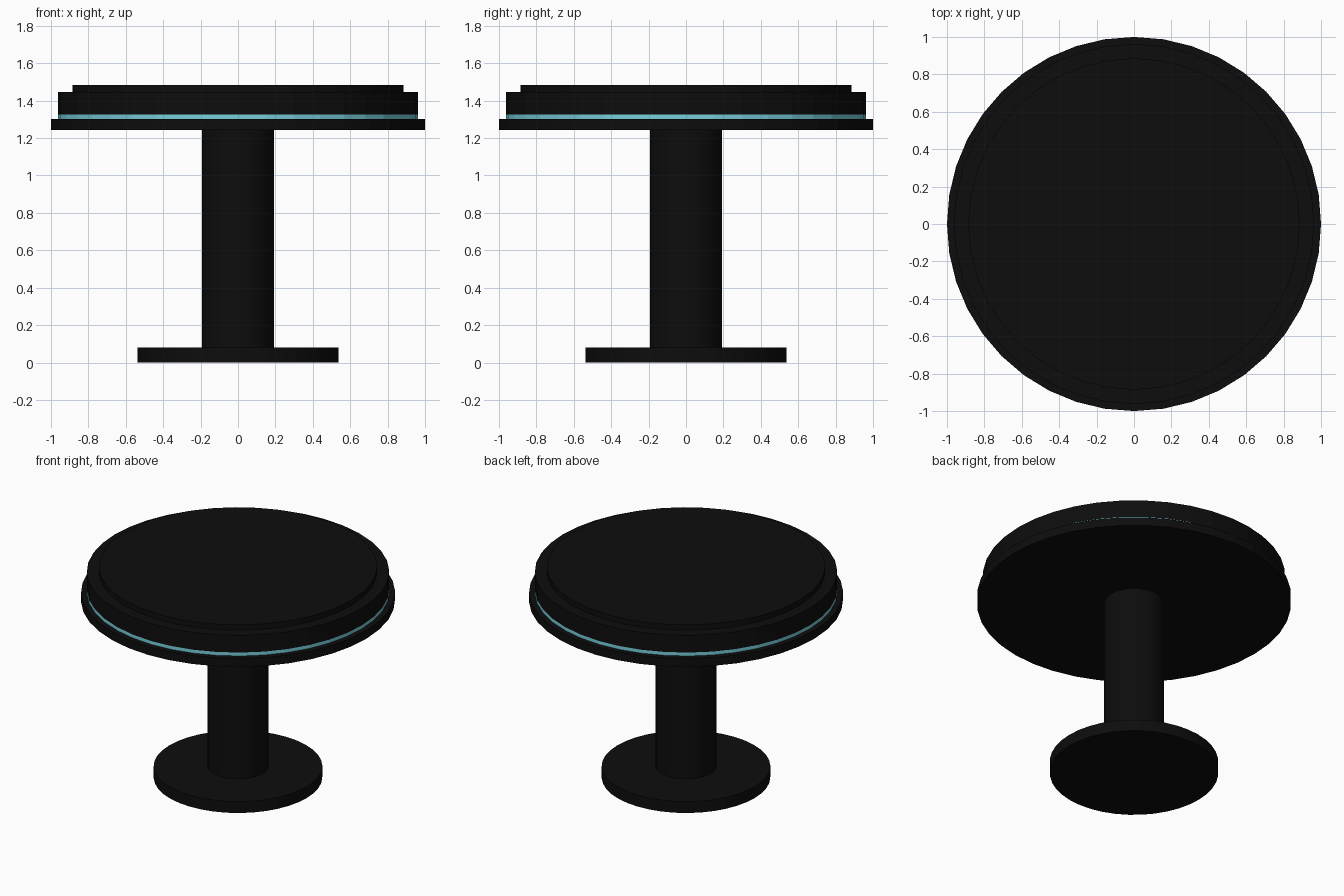
import bpy

cube = bpy.data.objects.get("Cube")
if cube:
    bpy.data.objects.remove(cube, do_unlink=True)

SIDES = 40


def make_material(name, rgb):
    color = (*rgb, 1.0)
    mat = bpy.data.materials.new(name)
    mat.use_nodes = True
    mat.diffuse_color = color
    mat.node_tree.nodes["Principled BSDF"].inputs["Base Color"].default_value = color
    return mat


def disc(name, radius, bottom, top, mat):
    """Upright cylinder between two heights."""
    bpy.ops.mesh.primitive_cylinder_add(
        vertices=SIDES, radius=radius, depth=top - bottom,
        location=(0, 0, (bottom + top) / 2))
    obj = bpy.context.object
    obj.name = name
    obj.data.materials.append(mat)
    return obj


black = make_material("matte black", (0.004, 0.004, 0.004))
teal = make_material("pale teal", (0.19, 0.62, 0.72))

# Foot and column
disc("base_plate", 0.537, 0.0, 0.08, black)
disc("column", 0.193, 0.08, 1.243, black)

# Seat: support plate, accent band, cushion and raised top pad
disc("seat_plate", 1.0, 1.243, 1.302, black)
disc("accent_band", 0.963, 1.302, 1.326, teal)
disc("cushion", 0.963, 1.326, 1.447, black)
disc("top_pad", 0.886, 1.447, 1.485, black)
